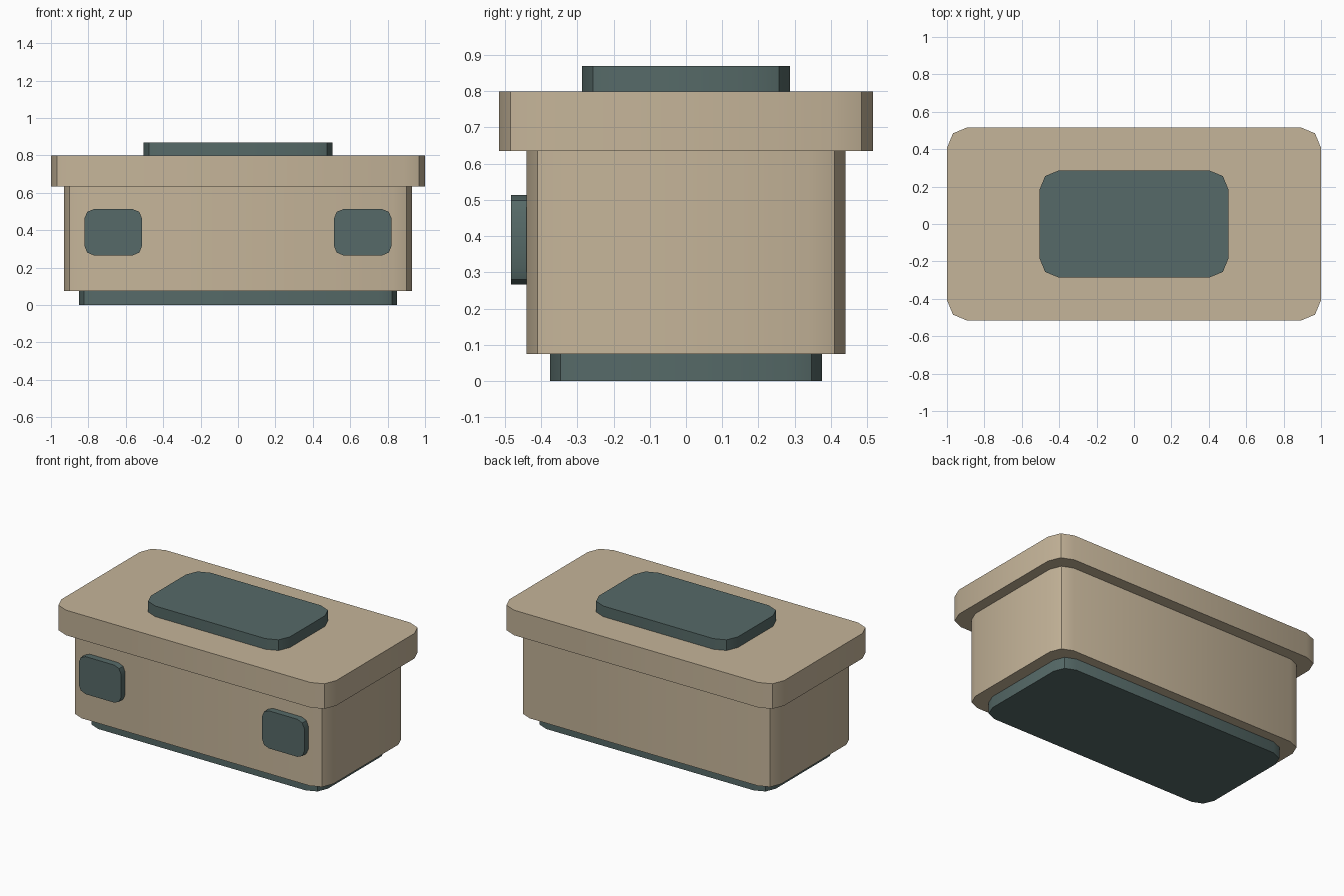
import bpy, bmesh, math

if "Cube" in bpy.data.objects:
    bpy.data.objects.remove(bpy.data.objects["Cube"])


def material(name, rgb):
    m = bpy.data.materials.new(name)
    m.diffuse_color = (*rgb, 1)
    m.use_nodes = True
    m.node_tree.nodes["Principled BSDF"].inputs["Base Color"].default_value = m.diffuse_color
    return m


BEIGE = material("warm beige", (0.56, 0.46, 0.32))
TEAL = material("slate teal", (0.093, 0.144, 0.138))


def rounded_block(name, lo, hi, radius, axis, mat):
    """Box between two corners, its four edges along one axis rounded in two steps."""
    bm = bmesh.new()
    bmesh.ops.create_cube(bm, size=1)
    for v in bm.verts:
        v.co = [(lo[i] + hi[i]) / 2 + v.co[i] * (hi[i] - lo[i]) for i in range(3)]
    edges = [e for e in bm.edges
             if abs((e.verts[0].co - e.verts[1].co).normalized()[axis]) > 0.9]
    bmesh.ops.bevel(bm, geom=edges, offset=radius, offset_type='OFFSET',
                    segments=2, profile=0.5, affect='EDGES')
    mesh = bpy.data.meshes.new(name)
    bm.to_mesh(mesh)
    bm.free()
    mesh.materials.append(mat)
    ob = bpy.data.objects.new(name, mesh)
    bpy.context.collection.objects.link(ob)
    bpy.ops.object.select_all(action='DESELECT')
    ob.select_set(True)
    bpy.context.view_layer.objects.active = ob
    bpy.ops.object.shade_smooth_by_angle(angle=math.radians(30))
    return ob


# Stacked layers: name, half width, half depth, bottom, top, corner radius, colour
for name, x, y, z0, z1, r, mat in [
    ("base", 0.85, 0.375, 0.0, 0.075, 0.095, TEAL),
    ("body", 0.93, 0.44, 0.075, 0.635, 0.10, BEIGE),
    ("lid", 1.0, 0.517, 0.635, 0.80, 0.11, BEIGE),
    ("lid_plate", 0.506, 0.287, 0.80, 0.87, 0.105, TEAL),
]:
    rounded_block(name, (-x, -y, z0), (x, y, z1), r, 2, mat)

# Two latches on the front
for side, cx in (("left", -0.667), ("right", 0.667)):
    rounded_block(side + "_latch", (cx - 0.154, -0.483, 0.266),
                  (cx + 0.154, -0.43, 0.513), 0.05, 1, TEAL)
